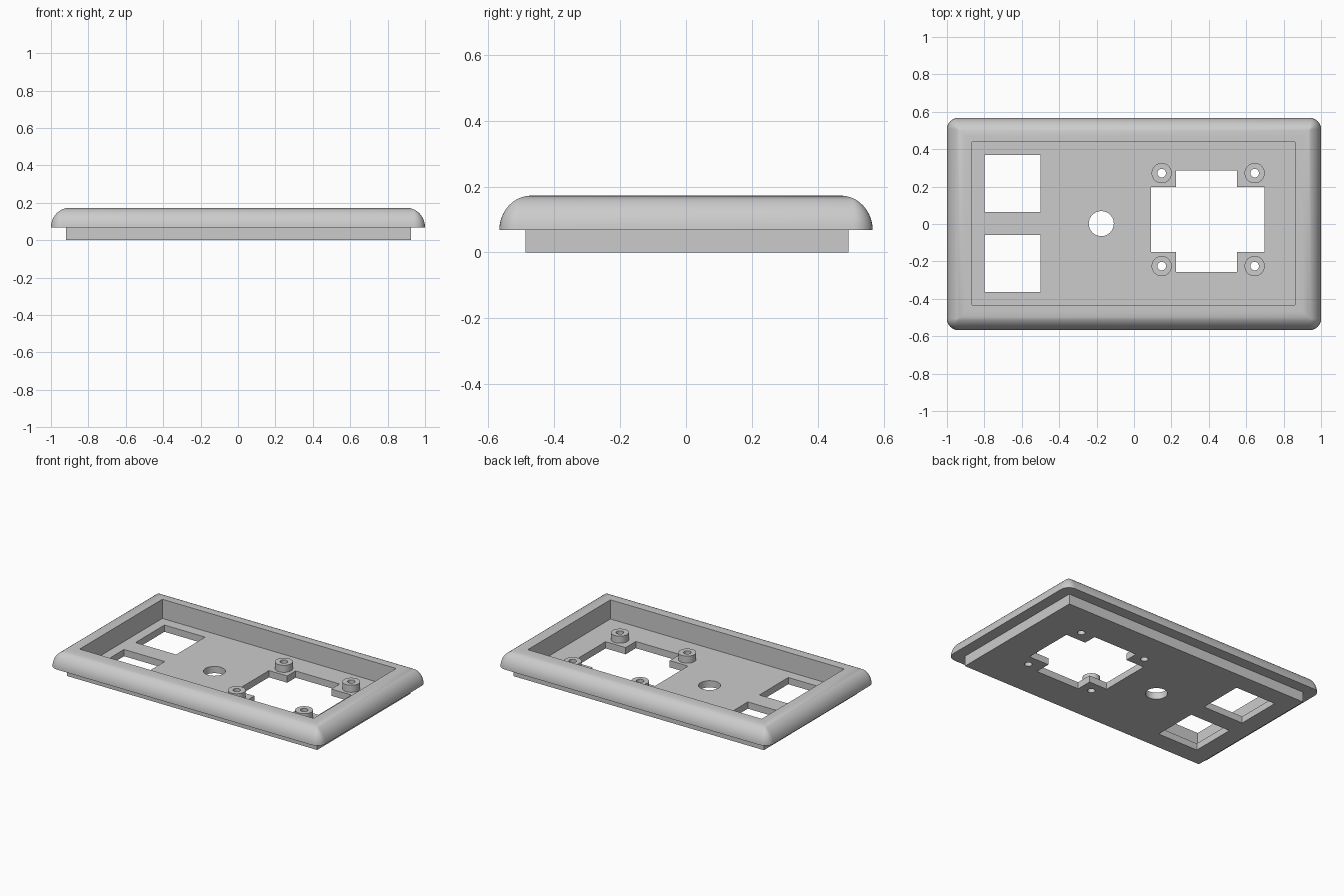
import bpy, bmesh
from math import sin, cos, pi

if "Cube" in bpy.data.objects:
    bpy.data.objects.remove(bpy.data.objects["Cube"], do_unlink=True)

grey = bpy.data.materials.new("plain grey")
grey.use_nodes = True
grey.diffuse_color = (0.6, 0.6, 0.6, 1)
grey.node_tree.nodes["Principled BSDF"].inputs["Base Color"].default_value = (0.6, 0.6, 0.6, 1)

SKIRT_TOP, TOP, FLOOR, BOSS_TOP = 0.068, 0.173, 0.045, 0.092


def rounded_rect(x0, x1, y0, y1, r, z, n=8):
    """Counter-clockwise ring of points with rounded corners."""
    corners = [(x1 - r, y1 - r), (x0 + r, y1 - r), (x0 + r, y0 + r), (x1 - r, y0 + r)]
    return [(cx + r * cos((q + i / n) * pi / 2), cy + r * sin((q + i / n) * pi / 2), z)
            for q, (cx, cy) in enumerate(corners) for i in range(n + 1)]


def circle(x, y, r, z, n=32):
    return [(x + r * cos(2 * pi * i / n), y + r * sin(2 * pi * i / n), z) for i in range(n)]


def loft(name, rings, caps=True):
    """Skin matching rings; close the ends, or join last ring to first."""
    bm = bmesh.new()
    loops = [[bm.verts.new(p) for p in ring] for ring in rings]
    pairs = list(zip(loops, loops[1:]))
    if caps:
        bm.faces.new(loops[0])
        bm.faces.new(loops[-1])
    else:
        pairs.append((loops[-1], loops[0]))
    for a, b in pairs:
        for i in range(len(a)):
            j = (i + 1) % len(a)
            bm.faces.new((a[i], a[j], b[j], b[i]))
    bmesh.ops.remove_doubles(bm, verts=bm.verts, dist=1e-5)
    bmesh.ops.recalc_face_normals(bm, faces=bm.faces)
    mesh = bpy.data.meshes.new(name)
    bm.to_mesh(mesh)
    bm.free()
    mesh.materials.append(grey)
    ob = bpy.data.objects.new(name, mesh)
    bpy.context.collection.objects.link(ob)
    return ob


def select(ob):
    bpy.ops.object.select_all(action='DESELECT')
    ob.select_set(True)
    bpy.context.view_layer.objects.active = ob


def cut(target, cutter):
    cutter.hide_render = True
    mod = target.modifiers.new("cut", 'BOOLEAN')
    mod.operation, mod.solver, mod.object = 'DIFFERENCE', 'EXACT', cutter
    select(target)
    bpy.ops.object.modifier_apply(modifier=mod.name)
    bpy.data.objects.remove(cutter, do_unlink=True)


# Tray: skirt, overhanging quarter-round rim and recessed floor
skirt = (-0.92, 0.925, -0.487, 0.494)
pocket = (-0.865, 0.86, -0.432, 0.438)
rings = [rounded_rect(*skirt, 0, 0), rounded_rect(*skirt, 0, SKIRT_TOP)]
STEPS = 10
for k in range(STEPS + 1):
    t = k / STEPS * pi / 2
    d = 0.098 * (1 - cos(t))
    z = SKIRT_TOP + (TOP - SKIRT_TOP) * sin(t)
    rings.append(rounded_rect(-1 + d, 1 - d, -0.567 + d, 0.567 - d, max(0.06 - d, 0), z))
rings += [rounded_rect(*pocket, 0, TOP), rounded_rect(*pocket, 0, FLOOR)]
tray = loft("tray", rings)

# Openings in the floor: two square windows, a stepped cross and a round hole
openings = [(-0.8, -0.5, 0.063, 0.368), (-0.8, -0.5, -0.363, -0.058),
            (0.09, 0.698, -0.15, 0.197), (0.225, 0.55, -0.257, 0.285)]
for box in openings:
    cut(tray, loft("opening_cutter", [rounded_rect(*box, 0, z, 1) for z in (-0.1, 0.1)]))
cut(tray, loft("round_cutter", [circle(-0.175, 0.002, 0.067, z) for z in (-0.1, 0.1)]))

# Screw bosses around the cross opening
bosses = []
for x in (0.148, 0.645):
    for y in (-0.225, 0.272):
        cut(tray, loft("screw_cutter", [circle(x, y, 0.023, z) for z in (-0.1, 0.1)]))
        bosses.append(loft("screw_boss", [
            circle(x, y, 0.054, FLOOR), circle(x, y, 0.054, BOSS_TOP),
            circle(x, y, 0.023, BOSS_TOP), circle(x, y, 0.023, FLOOR)], caps=False))

for ob in [tray] + bosses:
    select(ob)
    bpy.ops.object.shade_smooth_by_angle(angle=pi / 6)
